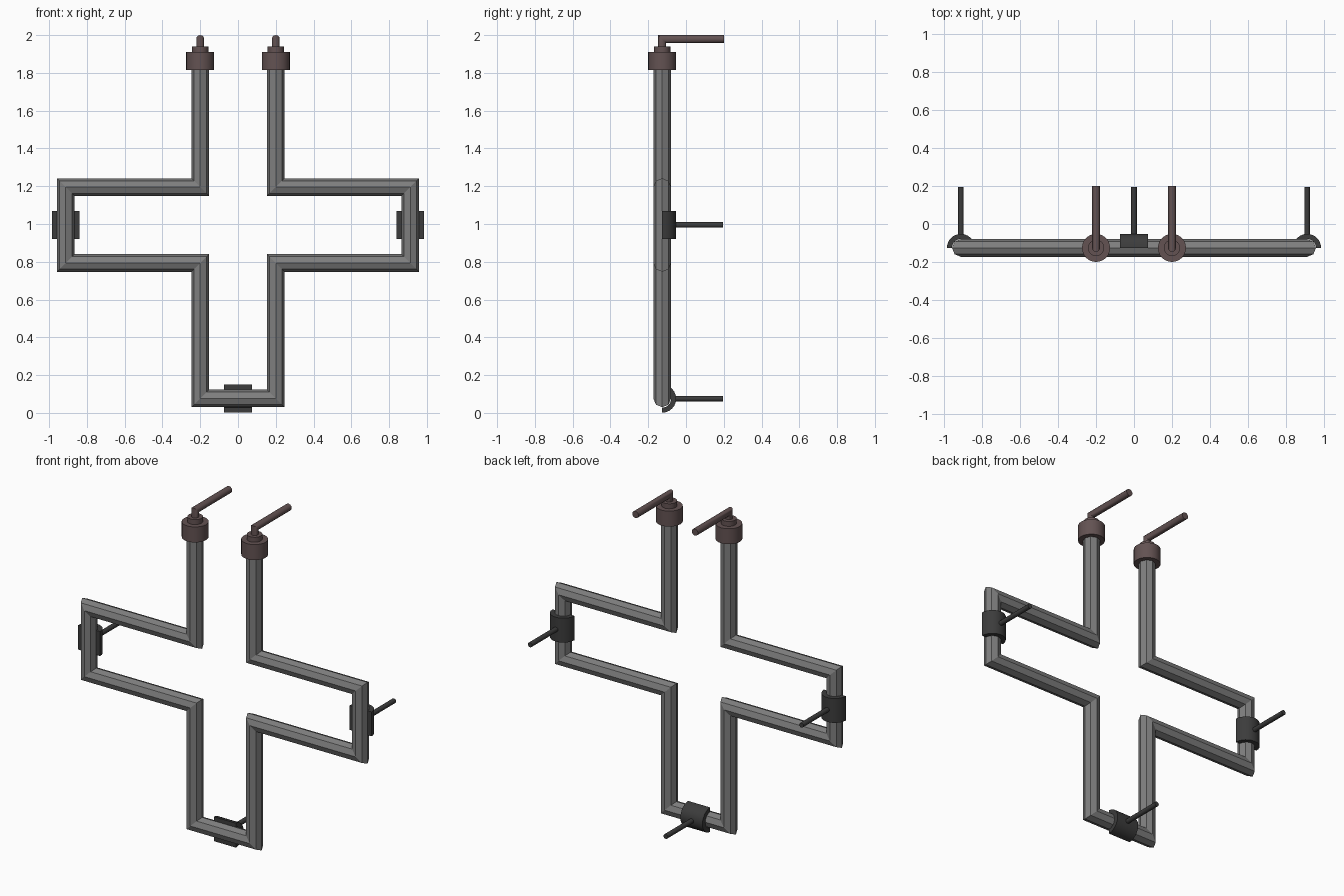
import bpy, bmesh, math
from mathutils import Vector, Matrix

if "Cube" in bpy.data.objects:
    bpy.data.objects.remove(bpy.data.objects["Cube"])

Y = -0.126  # depth of the tube centre line


def material(name, rgb):
    m = bpy.data.materials.new(name)
    m.diffuse_color = (*rgb, 1)
    m.use_nodes = True
    m.node_tree.nodes["Principled BSDF"].inputs["Base Color"].default_value = m.diffuse_color
    return m


STEEL = material("grey_metal", (0.21, 0.21, 0.21))
DARK = material("dark_metal", (0.045, 0.045, 0.045))
BROWN = material("brown_metal", (0.125, 0.085, 0.085))


def finish(name, bm, mat, smooth=True):
    bmesh.ops.recalc_face_normals(bm, faces=bm.faces)
    me = bpy.data.meshes.new(name)
    bm.to_mesh(me)
    bm.free()
    ob = bpy.data.objects.new(name, me)
    bpy.context.collection.objects.link(ob)
    me.materials.append(mat)
    if smooth:
        bpy.ops.object.select_all(action='DESELECT')
        ob.select_set(True)
        bpy.context.view_layer.objects.active = ob
        bpy.ops.object.shade_smooth_by_angle(angle=math.radians(35))
    return ob


def sweep(name, path, normal, r, sides, mat, smooth=True):
    """Round bar along a planar path with mitred corners."""
    bm = bmesh.new()
    pts, n = [Vector(p) for p in path], Vector(normal)
    perps = [n.cross((b - a).normalized()) for a, b in zip(pts, pts[1:])]
    rings = []
    for i, p in enumerate(pts):
        a, b = perps[max(i - 1, 0)], perps[min(i, len(perps) - 1)]
        mitre = (a + b) / (1 + a.dot(b))
        rings.append([bm.verts.new(p + r * (mitre * math.cos(t) + n * math.sin(t)))
                      for t in (2 * math.pi * k / sides for k in range(sides))])
    for a, b in zip(rings, rings[1:]):
        for k in range(sides):
            j = (k + 1) % sides
            bm.faces.new((a[k], a[j], b[j], b[k]))
    bm.faces.new(rings[0])
    bm.faces.new(rings[-1])
    return finish(name, bm, mat, smooth)


def lathe(name, centre, profile, mat, sides=24):
    """Stacked rings of (radius, z), closed at both ends."""
    bm = bmesh.new()
    rings = [[bm.verts.new((centre[0] + r * math.cos(2 * math.pi * k / sides),
                            centre[1] + r * math.sin(2 * math.pi * k / sides), z))
              for k in range(sides)] for r, z in profile]
    for a, b in zip(rings, rings[1:]):
        for k in range(sides):
            j = (k + 1) % sides
            bm.faces.new((a[k], a[j], b[j], b[k]))
    bm.faces.new(rings[0])
    bm.faces.new(rings[-1])
    return finish(name, bm, mat)


def clip(name, centre, horizontal):
    """Half-round saddle behind the tube."""
    bm = bmesh.new()
    steps, half = 12, 0.074
    angles = [math.pi * k / steps for k in range(steps + 1)]
    outline = [(0.074 * math.cos(t), 0.074 * math.sin(t)) for t in angles]
    outline += [(0.047 * math.cos(t), 0.047 * math.sin(t)) for t in reversed(angles)]
    lo, hi = [[bm.verts.new((x, y, z)) for x, y in outline] for z in (-half, half)]
    n = len(outline)
    for k in range(n):
        j = (k + 1) % n
        bm.faces.new((lo[k], lo[j], hi[j], hi[k]))
    for ring in (lo, hi):
        for k in range(steps):
            bm.faces.new((ring[k], ring[k + 1], ring[n - 2 - k], ring[n - 1 - k]))
    turn = Matrix.Rotation(math.pi / 2 if horizontal else 0, 4, 'Y')
    bm.transform(Matrix.Translation(centre) @ turn)
    finish(name, bm, DARK)
    # wall pin
    x, y, z = centre
    sweep(name + "_pin", [(x, y + 0.06, z), (x, 0.195, z)], (1, 0, 0), 0.0145, 12, DARK)


# cross-shaped tube, mirrored path
left = [(-0.2, 1.85), (-0.2, 1.195), (-0.912, 1.195), (-0.912, 0.794),
        (-0.2, 0.794), (-0.2, 0.077)]
path = left + [(-x, z) for x, z in reversed(left)]
sweep("cross_tube", [(x, Y, z) for x, z in path], (0, 1, 0), 0.047, 8, STEEL, False)

# end caps with bent supply rods
for side, x in (("left", -0.2), ("right", 0.2)):
    lathe(side + "_end_cap", (x, Y),
          [(0.074, 1.816), (0.074, 1.91), (0.043, 1.91), (0.043, 1.94)], BROWN)
    sweep(side + "_bent_rod", [(x, Y, 1.92), (x, Y, 1.979), (x, 0.2, 1.979)],
          (1, 0, 0), 0.021, 12, BROWN)

# mounting clips
clip("left_clip", (-0.912, Y, 0.995), False)
clip("right_clip", (0.912, Y, 0.995), False)
clip("bottom_clip", (0, Y, 0.075), True)
